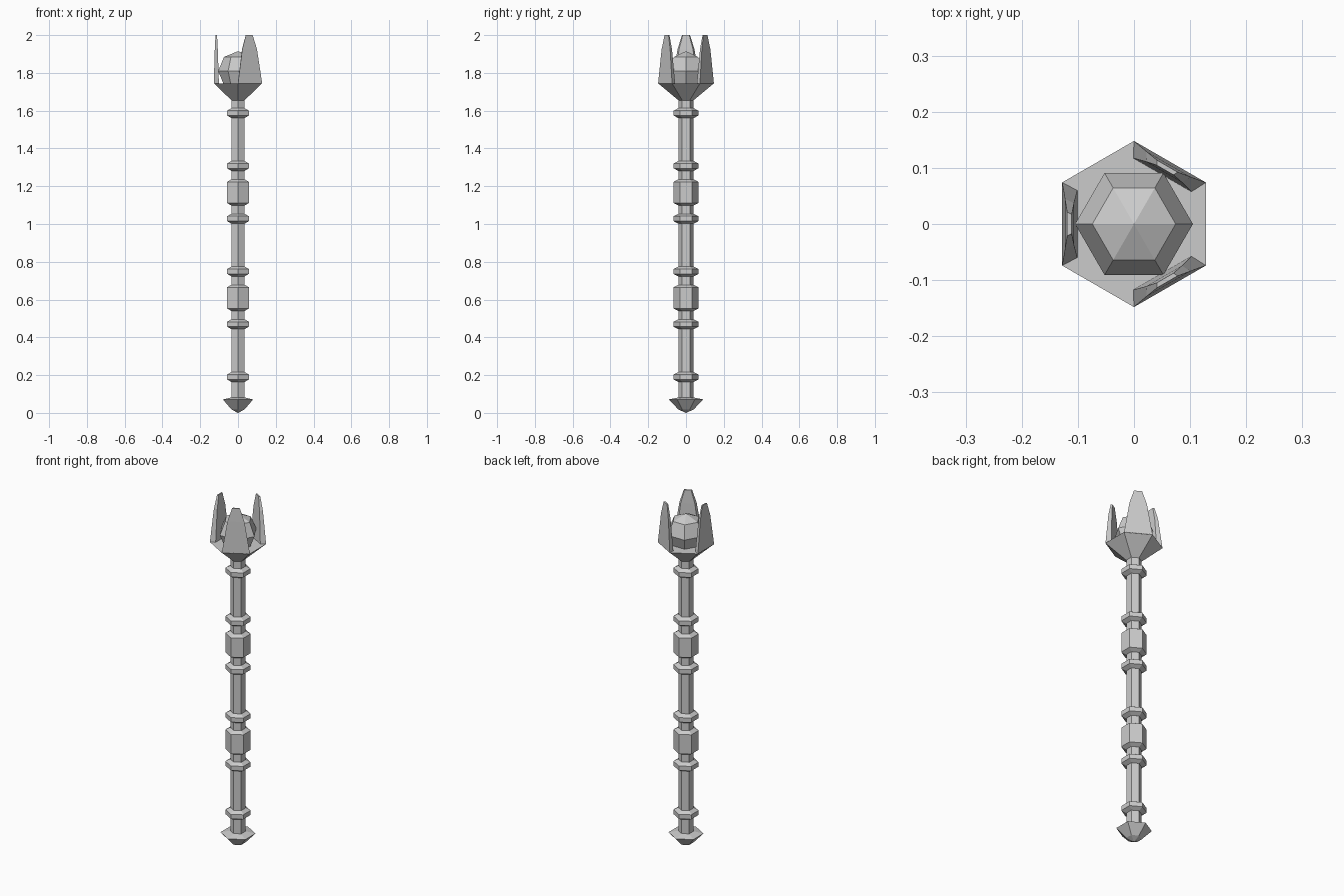
import bpy
import bmesh
from math import sin, cos, pi, radians
from mathutils import Matrix

if "Cube" in bpy.data.objects:
    bpy.data.objects.remove(bpy.data.objects["Cube"])

grey = bpy.data.materials.new("stone grey")
grey.use_nodes = True
colour = (0.6, 0.6, 0.6, 1)
grey.diffuse_color = colour
grey.node_tree.nodes["Principled BSDF"].inputs["Base Color"].default_value = colour


def finish(name, bm):
    bmesh.ops.recalc_face_normals(bm, faces=bm.faces)
    mesh = bpy.data.meshes.new(name)
    bm.to_mesh(mesh)
    bm.free()
    mesh.materials.append(grey)
    obj = bpy.data.objects.new(name, mesh)
    bpy.context.collection.objects.link(obj)
    return obj


def loft(name, loops):
    """Join closed loops of points with side faces and cap both ends."""
    bm = bmesh.new()
    rings = [[bm.verts.new(p) for p in loop] for loop in loops]
    for low, high in zip(rings, rings[1:]):
        n = len(low)
        for i in range(n):
            j = (i + 1) % n
            bm.faces.new((low[i], low[j], high[j], high[i]))
    bm.faces.new(rings[0])
    bm.faces.new(rings[-1])
    bmesh.ops.remove_doubles(bm, verts=bm.verts, dist=0.0005)
    return finish(name, bm)


def hexagonal(name, profile, z0=0):
    """Six-sided solid from (radius, height) pairs, corners on the y axis."""
    return loft(name, [[(r * cos(pi / 2 + k * pi / 3), r * sin(pi / 2 + k * pi / 3), z0 + z)
                        for k in range(6)] for r, z in profile])


# Shaft and pointed foot
hexagonal("shaft", [(0.04, 0.06), (0.04, 1.67)])
hexagonal("foot", [(0.001, 0), (0.04, 0.018), (0.092, 0.071), (0.04, 0.082)])

# Six evenly spaced collars
for i in range(6):
    hexagonal(f"collar_{i + 1}", [(0.041, -0.026), (0.066, -0.013),
                                  (0.066, 0.013), (0.041, 0.026)], 0.19 + i * 0.2794)

# Two long grip blocks
for name, z in (("lower_grip", 0.609), ("upper_grip", 1.167)):
    hexagonal(name, [(0.041, -0.069), (0.066, -0.056), (0.066, 0.056), (0.041, 0.069)], z)

# Flared cup
hexagonal("cup", [(0.04, 1.655), (0.148, 1.745)])

# Faceted gem
bm = bmesh.new()
bmesh.ops.create_uvsphere(bm, u_segments=6, v_segments=4, radius=0.105,
                          matrix=Matrix.Translation((0, 0, 1.81)) @ Matrix.Rotation(pi / 2, 4, "Z"))
finish("gem", bm)

# Three tapering prongs: outer distance, outer half width, inner distance, inner half width, height
sections = [(0.128, 0.074, 0.101, 0.06, 1.744),
            (0.123, 0.045, 0.107, 0.037, 1.925),
            (0.119, 0.021, 0.111, 0.017, 2.0)]
for name, angle in (("right_prong", 180), ("front_left_prong", -60), ("back_left_prong", 60)):
    prong = loft(name, [[(do, -wo, z), (do, wo, z), (di, wi, z), (di, -wi, z)]
                        for do, wo, di, wi, z in sections])
    prong.data.transform(Matrix.Rotation(radians(angle), 4, "Z"))
